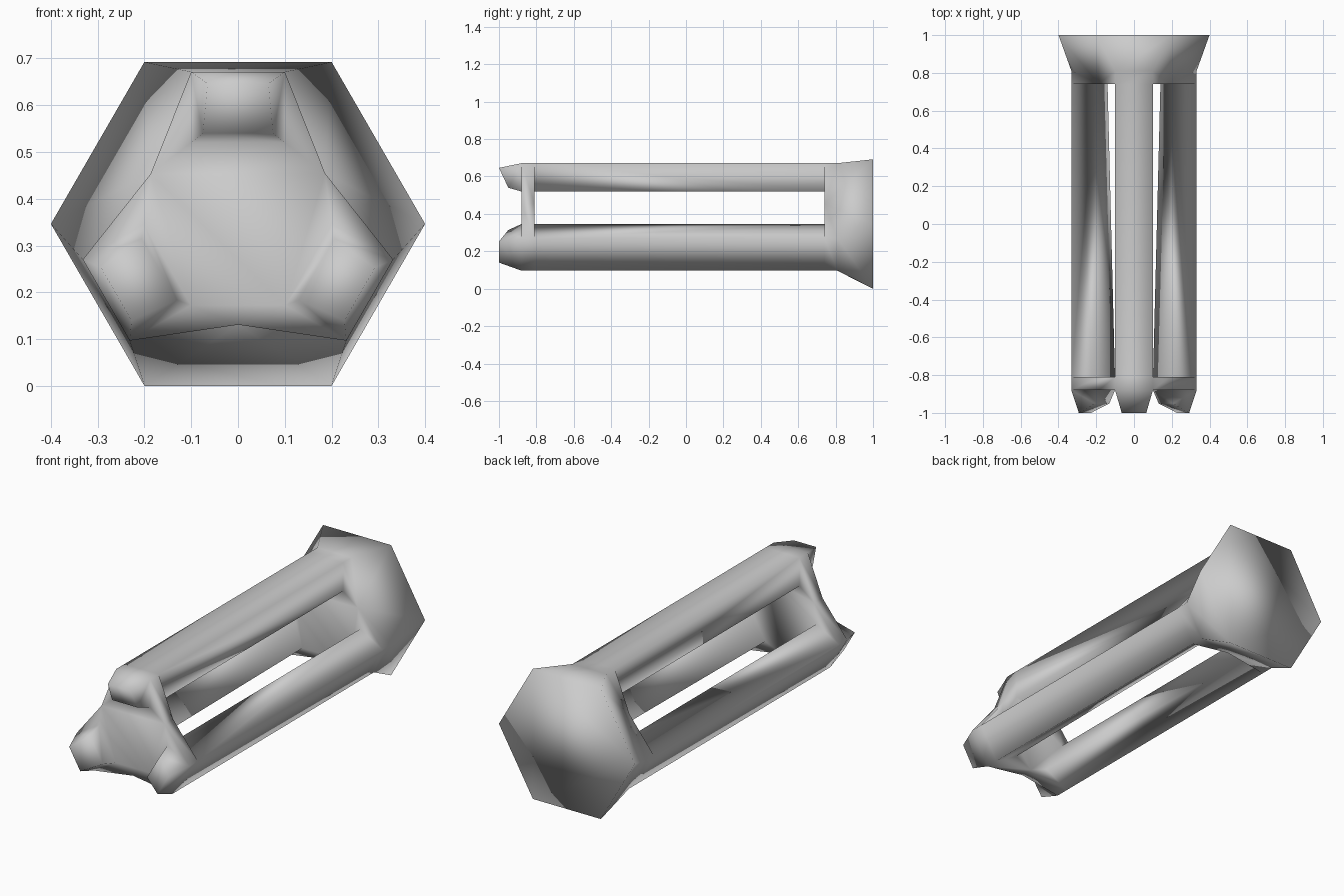
import bpy, bmesh, math

cube = bpy.data.objects.get("Cube")
if cube:
    bpy.data.objects.remove(cube, do_unlink=True)

CENTRE_Z = 0.346
bm = bmesh.new()


def point(sector, u, r, y):
    """Point at sideways offset u and radius r, turned to one of three sectors."""
    a = -sector * math.tau / 3
    x = u * math.cos(a) - r * math.sin(a)
    z = u * math.sin(a) + r * math.cos(a)
    return bm.verts.new((x, y, z + CENTRE_Z))


def pair(u, r, y):
    """Left and right corners for each sector."""
    return [(point(k, -u, r, y), point(k, u, r, y)) for k in range(3)]


def face(*verts):
    bm.faces.new(verts)


def section(y):
    """Outer corners, inner corners and side middles of the three-sided body."""
    return pair(0.1, 0.325, y), pair(0.1, 0.174, y), [point(k, 0.186, 0.108, y) for k in range(3)]


front, rear, cap = section(-0.88), section(-0.81), section(0.74)
tip_outer, tip_inner = pair(0.065, 0.3, -1), pair(0.075, 0.194, -0.95)
shoulder = pair(0.1, 0.325, 0.81)
rim = pair(0.2, 0.346, 1)

# The bottom opening widens toward the flared end
for v in (cap[1][1][1], cap[1][2][0]):
    v.co.x = math.copysign(0.14, v.co.x)
    v.co.z -= 0.02

# Crosswise walls: front plate, its rear, and the flared end's inner wall
for outer, inner, mid in (front, rear, cap):
    face(*[v for k in range(3) for v in (*inner[k], mid[k])])
    for k in range(3):
        n = (k + 1) % 3
        face(outer[k][1], inner[k][1], mid[k])
        face(mid[k], inner[n][0], outer[n][0])

for k in range(3):
    n = (k + 1) % 3
    # Outer strip along tip, plate, leg and flare
    strip = [tip_outer, front[0], rear[0], cap[0], shoulder, rim]
    for a, b in zip(strip, strip[1:]):
        face(a[k][0], a[k][1], b[k][1], b[k][0])
    # Leg underside and sides
    ro, ri, co, ci = rear[0][k], rear[1][k], cap[0][k], cap[1][k]
    face(ri[0], ri[1], ci[1], ci[0])
    for s in range(2):
        face(ro[s], ri[s], ci[s], co[s])
        face(front[0][k][s], tip_outer[k][s], tip_inner[k][s], front[1][k][s])
    # Claw tip face and underside
    face(*tip_outer[k], *reversed(tip_inner[k]))
    face(*tip_inner[k], *reversed(front[1][k]))
    # Plate edges
    face(front[0][k][1], front[2][k], rear[2][k], rear[0][k][1])
    face(front[2][k], front[0][n][0], rear[0][n][0], rear[2][k])
    # Flared sides
    m = cap[2][k]
    face(cap[0][k][1], shoulder[k][1], m)
    face(shoulder[k][1], rim[k][1], m)
    face(m, rim[k][1], rim[n][0])
    face(m, rim[n][0], shoulder[n][0])
    face(m, shoulder[n][0], cap[0][n][0])

# Hexagonal end
face(*[v for k in range(3) for v in rim[k]])

bmesh.ops.recalc_face_normals(bm, faces=bm.faces[:])
for f in bm.faces:
    f.smooth = True

mesh = bpy.data.meshes.new("three_legged_frame")
bm.to_mesh(mesh)
bm.free()
frame = bpy.data.objects.new("three_legged_frame", mesh)
bpy.context.collection.objects.link(frame)

grey = bpy.data.materials.new("plain_grey")
grey.use_nodes = True
colour = (0.6, 0.6, 0.6, 1)
grey.diffuse_color = colour
grey.node_tree.nodes["Principled BSDF"].inputs["Base Color"].default_value = colour
mesh.materials.append(grey)
